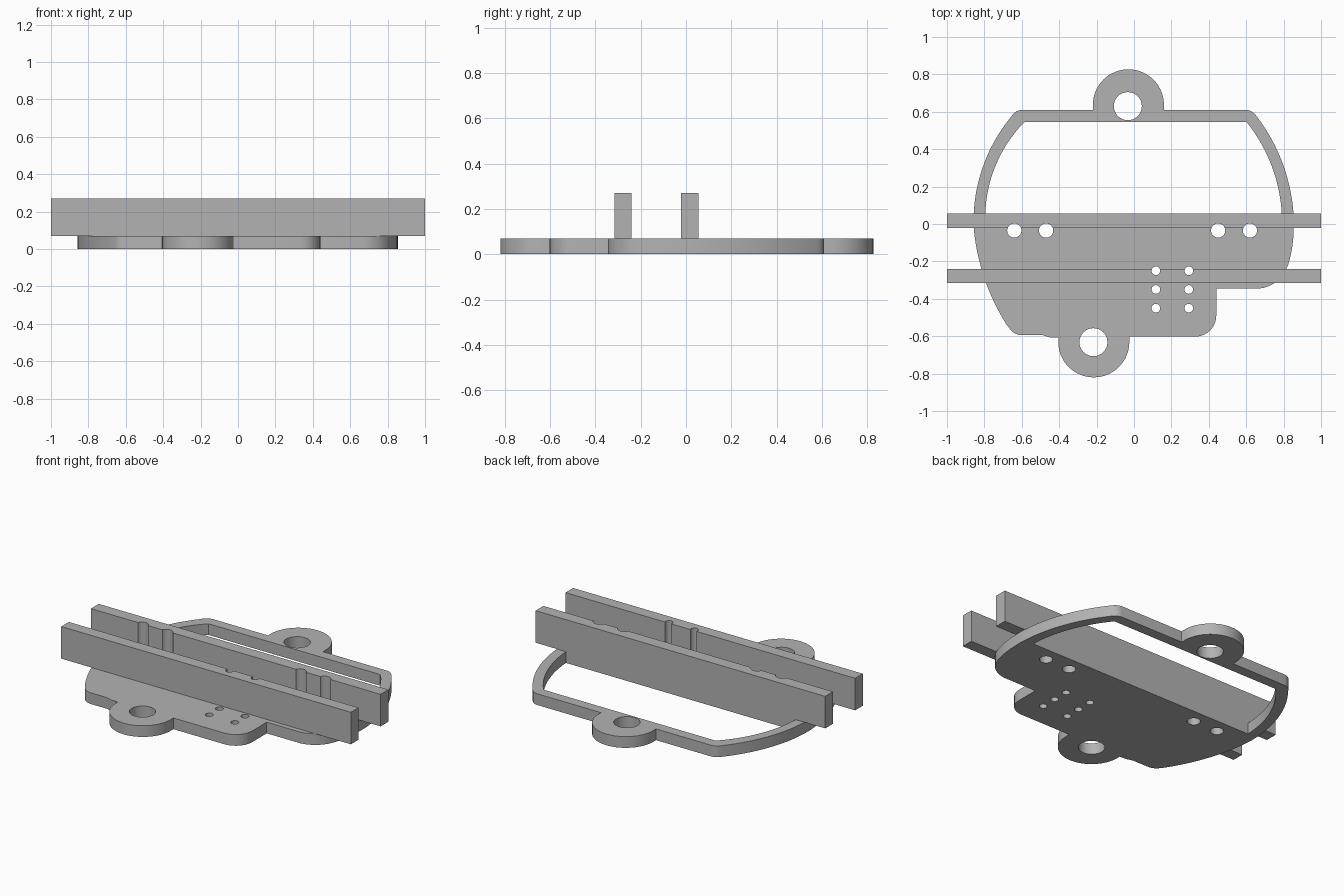
import bpy, bmesh, math
from mathutils import Vector

if "Cube" in bpy.data.objects:
    bpy.data.objects.remove(bpy.data.objects["Cube"], do_unlink=True)

THICK, RAIL_TOP = 0.07, 0.27

grey = bpy.data.materials.new("plain grey")
grey.use_nodes = True
colour = (0.45, 0.45, 0.45, 1)
grey.diffuse_color = colour
grey.node_tree.nodes["Principled BSDF"].inputs["Base Color"].default_value = colour


def arc(a, b, c, n=16):
    """Points on the circle running from a through b to c."""
    a, b, c = (Vector(p) for p in (a, b, c))
    d = 2 * (a.x * (b.y - c.y) + b.x * (c.y - a.y) + c.x * (a.y - b.y))
    aa, bb, cc = a.dot(a), b.dot(b), c.dot(c)
    o = Vector(((aa * (b.y - c.y) + bb * (c.y - a.y) + cc * (a.y - b.y)) / d,
                (aa * (c.x - b.x) + bb * (a.x - c.x) + cc * (b.x - a.x)) / d))
    r = (a - o).length
    t0, t1, t2 = (math.atan2(p.y - o.y, p.x - o.x) for p in (a, b, c))
    sweep, mid = (t2 - t0) % math.tau, (t1 - t0) % math.tau
    if mid > sweep:
        sweep -= math.tau
    return [(o.x + r * math.cos(t0 + sweep * i / n),
             o.y + r * math.sin(t0 + sweep * i / n)) for i in range(n + 1)]


def circle(x, y, r, n=32):
    return [(x + r * math.cos(math.tau * i / n),
             y + r * math.sin(math.tau * i / n)) for i in range(n)]


def prism(name, outlines, z0, z1):
    """Extrude one or more flat outlines between two heights."""
    bm = bmesh.new()
    for pts in outlines:
        face = bm.faces.new([bm.verts.new((x, y, z0)) for x, y in pts])
        made = bmesh.ops.extrude_face_region(bm, geom=[face])["geom"]
        bmesh.ops.translate(bm, vec=(0, 0, z1 - z0),
                            verts=[v for v in made if isinstance(v, bmesh.types.BMVert)])
    bmesh.ops.recalc_face_normals(bm, faces=bm.faces)
    mesh = bpy.data.meshes.new(name)
    bm.to_mesh(mesh)
    bm.free()
    mesh.materials.append(grey)
    ob = bpy.data.objects.new(name, mesh)
    bpy.context.collection.objects.link(ob)
    return ob


def activate(ob):
    bpy.ops.object.select_all(action='DESELECT')
    ob.select_set(True)
    bpy.context.view_layer.objects.active = ob


# Base plate outline, clockwise from the rear mounting ear
outline = [(-0.22, 0.61)]
outline += arc((-0.22, 0.637), (-0.03, 0.827), (0.16, 0.637), 32)
outline += [(0.16, 0.61)]
outline += arc((0.60, 0.61), (0.627, 0.603), (0.65, 0.583), 5)
outline += arc((0.66, 0.57), (0.80, 0.31), (0.855, 0.0), 18)
outline += arc((0.853, -0.04), (0.845, -0.13), (0.825, -0.215), 6)
outline += arc((0.815, -0.24), (0.76, -0.31), (0.67, -0.345), 8)
outline += [(0.44, -0.345)]
outline += arc((0.44, -0.49), (0.408, -0.568), (0.33, -0.602), 10)
outline += [(-0.025, -0.602)]
outline += arc((-0.025, -0.63), (-0.215, -0.82), (-0.405, -0.63), 32)
outline += [(-0.405, -0.608), (-0.45, -0.606), (-0.49, -0.594), (-0.61, -0.594)]
outline += arc((-0.62, -0.591), (-0.645, -0.58), (-0.665, -0.558), 5)
outline += arc((-0.68, -0.54), (-0.80, -0.29), (-0.855, -0.04), 16)
outline += arc((-0.858, 0.0), (-0.81, 0.30), (-0.66, 0.57), 18)
outline += arc((-0.645, 0.59), (-0.625, 0.604), (-0.60, 0.61), 5)
plate = prism("base_plate", [outline], 0, THICK)

# Large rear opening that leaves a thin hoop
window = [(-0.585, 0.545), (0.60, 0.545)]
window += arc((0.61, 0.535), (0.74, 0.30), (0.79, 0.055), 16)
window += arc((-0.795, 0.055), (-0.745, 0.30), (-0.605, 0.525), 16)
window_cutter = prism("window_cutter", [window], -0.1, 0.2)

# Two upright rails across the plate
rails = [prism(name, [[(-1, y0), (1, y0), (1, y1), (-1, y1)]], THICK, RAIL_TOP)
         for name, y0, y1 in (("rear_rail", -0.022, 0.055),
                              ("front_rail", -0.315, -0.24))]

# Ear holes, rail-side holes and the small hole grid
holes = [circle(-0.033, 0.63, 0.075), circle(-0.217, -0.632, 0.075)]
holes += [circle(x, -0.035, 0.038) for x in (-0.64, -0.47, 0.45, 0.62)]
holes += [circle(x, y, 0.023) for x in (0.117, 0.293) for y in (-0.25, -0.35, -0.45)]
hole_cutter = prism("hole_cutter", holes, -0.1, 0.4)

# Cut the parts and finish the shading
for part in [plate] + rails:
    activate(part)
    for cutter in ([window_cutter, hole_cutter] if part is plate else [hole_cutter]):
        mod = part.modifiers.new("cut", 'BOOLEAN')
        mod.operation, mod.solver, mod.object = 'DIFFERENCE', 'EXACT', cutter
        bpy.ops.object.modifier_apply(modifier=mod.name)
    bpy.ops.object.shade_smooth_by_angle(angle=math.radians(30))

for cutter in (window_cutter, hole_cutter):
    bpy.data.objects.remove(cutter, do_unlink=True)
